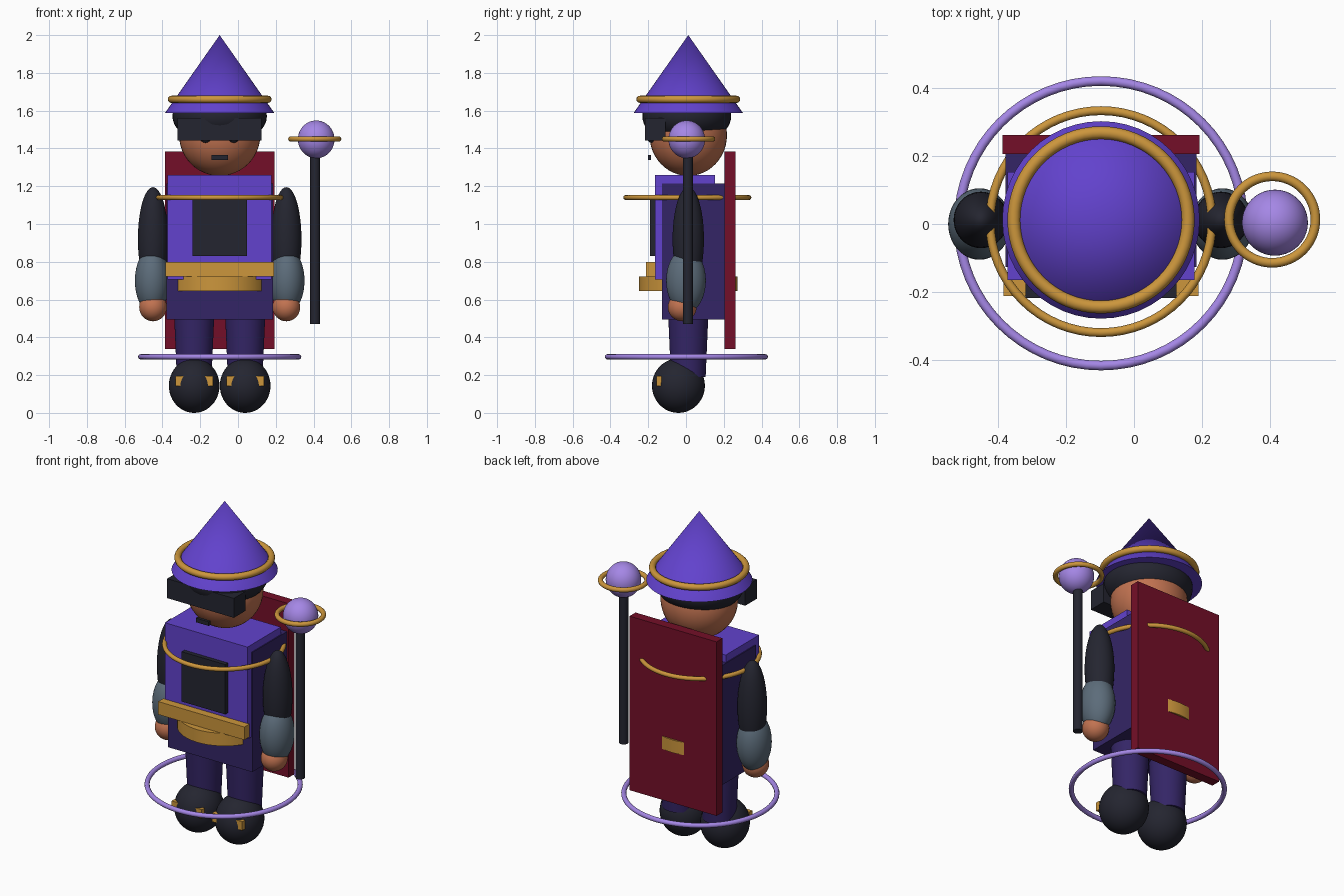
import bpy, math

if "Cube" in bpy.data.objects:
    bpy.data.objects.remove(bpy.data.objects["Cube"])

CX, CY = -0.097, 0.012   # body axis
SX = 0.408               # staff axis


def mat(name, r, g, b):
    lin = lambda c: ((c / 255 + 0.055) / 1.055) ** 2.4 if c > 10 else c / 255 / 12.92
    m = bpy.data.materials.new(name)
    m.diffuse_color = (lin(r), lin(g), lin(b), 1)
    m.use_nodes = True
    m.node_tree.nodes["Principled BSDF"].inputs["Base Color"].default_value = m.diffuse_color
    return m


PURPLE = mat("robe purple", 98, 66, 205)
DARK = mat("dark purple", 52, 37, 102)
GOLD = mat("gold", 204, 150, 60)
MAROON = mat("maroon", 116, 15, 40)
BLACK = mat("black", 36, 37, 48)
SKIN = mat("skin", 194, 115, 81)
STEEL = mat("steel grey", 92, 108, 122)
LILAC = mat("lilac", 165, 135, 230)


def finish(name, material, smooth=True):
    o = bpy.context.object
    o.name = name
    o.data.materials.append(material)
    if smooth:
        bpy.ops.object.shade_smooth_by_angle(angle=math.radians(35))
    return o


def box(name, m, x, y, z):
    """Box from (min, max) ranges on each axis."""
    r = (x, y, z)
    bpy.ops.mesh.primitive_cube_add(size=1, location=[(a + b) / 2 for a, b in r])
    o = bpy.context.object
    for v in o.data.vertices:
        for i, (a, b) in enumerate(r):
            v.co[i] *= b - a
    return finish(name, m, False)


def ball(name, m, loc, radii):
    bpy.ops.mesh.primitive_uv_sphere_add(segments=40, ring_count=24, radius=1, location=loc)
    o = bpy.context.object
    for v in o.data.vertices:
        for i in range(3):
            v.co[i] *= radii[i]
    return finish(name, m)


def cone(name, m, x, y, z0, z1, r0, r1):
    bpy.ops.mesh.primitive_cone_add(vertices=48, radius1=r0, radius2=r1, depth=z1 - z0,
                                    location=(x, y, (z0 + z1) / 2))
    return finish(name, m)


def ring(name, m, x, y, z, outer, minor):
    bpy.ops.mesh.primitive_torus_add(major_segments=64, minor_segments=12,
                                     major_radius=outer - minor, minor_radius=minor,
                                     location=(x, y, z))
    return finish(name, m)


def wide(half, c=CX):
    return (c - half, c + half)


# Torso, coat and cape
box("torso", PURPLE, wide(0.275), (-0.164, 0.153), (0.705, 1.26))
box("coat", DARK, wide(0.281), (-0.127, 0.206), (0.495, 1.215))
box("chest_panel", BLACK, wide(0.145), (-0.19, -0.16), (0.83, 1.13))
box("cape", MAROON, wide(0.29), (0.205, 0.262), (0.337, 1.385))

# Belt and rings
box("belt_bar", GOLD, wide(0.287), (-0.211, -0.162), (0.722, 0.80))
cone("round_belt", GOLD, CX, CY, 0.645, 0.722, 0.261, 0.261)
ring("chest_ring", GOLD, CX, 0.007, 1.14, 0.339, 0.013)
ring("ground_ring", LILAC, CX, 0.002, 0.297, 0.432, 0.014)

# Head, hair and face
ball("head", SKIN, (CX, CY, 1.47), (0.215, 0.205, 0.215))
ball("hair", BLACK, (CX, 0.004, 1.57), (0.25, 0.235, 0.15))
box("visor", BLACK, wide(0.222), (-0.218, -0.108), (1.443, 1.56))
box("mouth", BLACK, wide(0.043), (-0.202, -0.185), (1.34, 1.365))
for s in (-1, 1):
    ball("eye", BLACK, (CX + s * 0.075, -0.185, 1.46), (0.03, 0.02, 0.03))

# Pointed hat
cone("hat", PURPLE, CX, CY, 1.587, 2.0, 0.29, 0.0)
ring("hat_band", GOLD, CX, CY, 1.66, 0.275, 0.019)

# Arms and legs, both sides
for s, side in ((-1, "left"), (1, "right")):
    ax = CX + s * 0.353
    ball(side + "_arm", BLACK, (ax, CY, 0.92), (0.08, 0.083, 0.275))
    ball(side + "_gauntlet", STEEL, (ax - s * 0.004 + s * 0.008, 0.0, 0.70), (0.092, 0.105, 0.17))
    ball(side + "_hand", SKIN, (ax, -0.02, 0.56), (0.073, 0.076, 0.075))
    lx = CX + s * 0.135
    cone(side + "_leg", DARK, lx, CY, 0.19, 0.56, 0.092, 0.108)
    ball(side + "_boot", BLACK, (lx, -0.04, 0.144), (0.134, 0.14, 0.144))
    box(side + "_boot_buckle", GOLD, wide(0.1, lx), (-0.157, -0.13), (0.142, 0.195))

# Staff
cone("staff_pole", BLACK, SX, 0.01, 0.47, 1.40, 0.026, 0.026)
ball("staff_orb", LILAC, (SX + 0.006, 0.004, 1.448), (0.097, 0.097, 0.1))
ring("staff_ring", GOLD, SX - 0.002, 0.013, 1.45, 0.141, 0.014)
